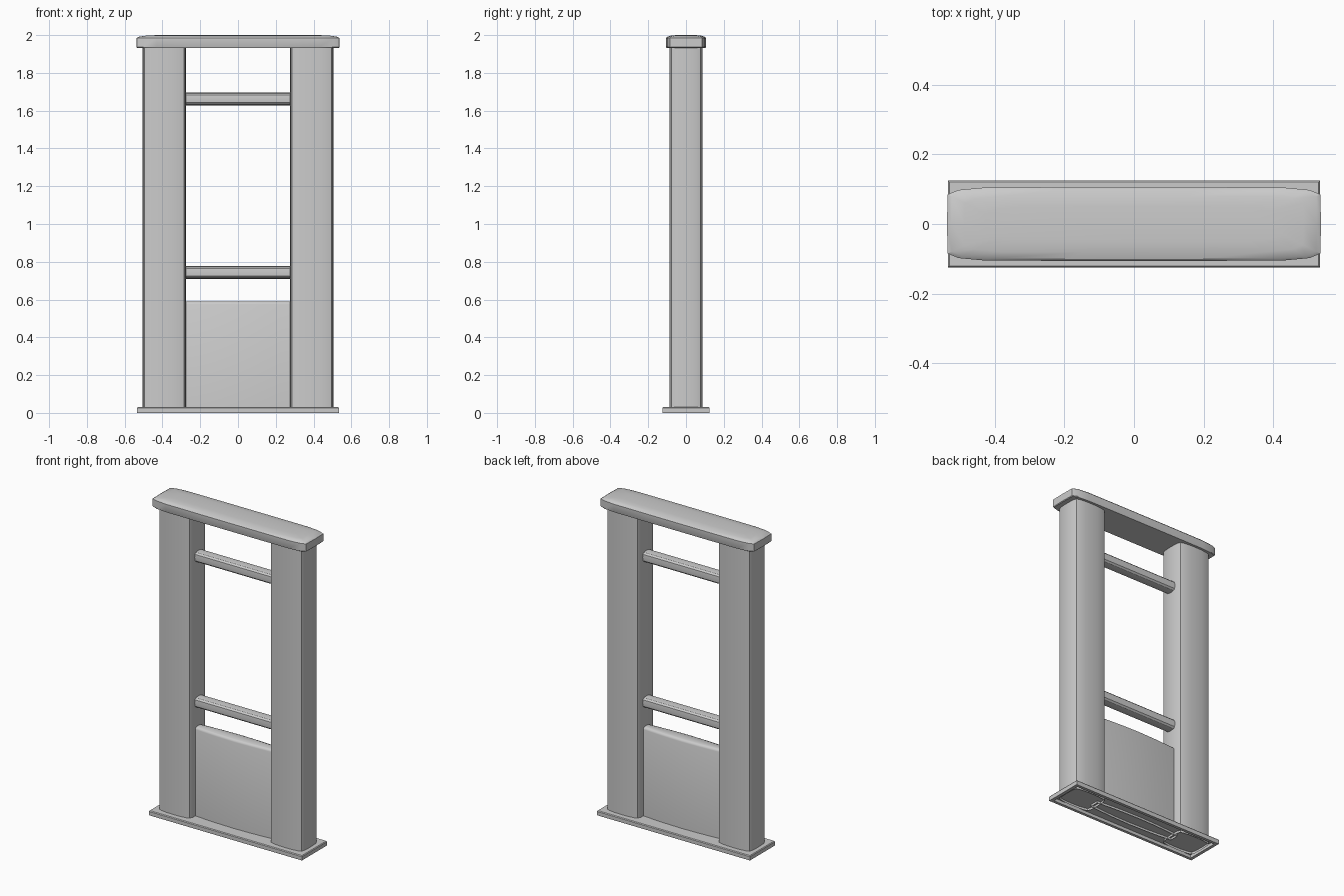
import bpy, bmesh
from math import radians
from mathutils import Vector

if "Cube" in bpy.data.objects:
    bpy.data.objects.remove(bpy.data.objects["Cube"])


def ring(quarter):
    """Mirror quarter-outline points (from +x round to +y) into a closed loop."""
    q = list(quarter)
    half = q + [(-x, y) for x, y in reversed(q) if x > 0]
    return half + [(x, -y) for x, y in reversed(half) if y > 0]


def loft(name, rings, place, cap_start=True, cap_end=True, angle=25):
    """Skin a list of (outline, height); place maps (u, v, height) to xyz."""
    bm = bmesh.new()
    loops = [[bm.verts.new(place(u, v, h)) for u, v in pts] for pts, h in rings]
    for a, b in zip(loops, loops[1:]):
        for i in range(len(a)):
            j = (i + 1) % len(a)
            bm.faces.new((a[i], a[j], b[j], b[i]))
    if cap_start:
        bm.faces.new(loops[0][::-1])
    if cap_end:
        bm.faces.new(loops[-1])
    mesh = bpy.data.meshes.new(name)
    bm.to_mesh(mesh)
    bm.free()
    ob = bpy.data.objects.new(name, mesh)
    bpy.context.collection.objects.link(ob)
    bpy.ops.object.select_all(action='DESELECT')
    ob.select_set(True)
    bpy.context.view_layer.objects.active = ob
    bpy.ops.object.shade_smooth_by_angle(angle=radians(angle))
    return ob


def upright(cx=0):
    return lambda u, v, h: Vector((cx + u, v, h))


def rect(hx, hy):
    return ring([(hx, hy)])


# Base plate: shallow tray, hollow underneath
loft("base_plate", [
    (rect(0.513, 0.105), 0.02), (rect(0.513, 0.105), 0.0),
    (rect(0.533, 0.123), 0.0), (rect(0.535, 0.125), 0.003),
    (rect(0.535, 0.125), 0.025), (rect(0.531, 0.121), 0.03)], upright())

# Pillars: bulged hollow columns, open where they enter the base
pillar = ring([(0.115, 0), (0.113, 0.055), (0.105, 0.076),
               (0.085, 0.082), (0.045, 0.087), (0, 0.088)])
for side, cx in (("left", -0.39), ("right", 0.39)):
    loft(side + "_pillar", [(pillar, 0.006), (pillar, 1.945)],
         upright(cx), cap_start=False)


# Lower panel: bowed front and back, eased top edge
def panel(inset):
    return ring([(0.30, 0.028 - inset), (0.22, 0.035 - inset),
                 (0.12, 0.041 - inset), (0, 0.044 - inset)])


loft("lower_panel", [(panel(0), 0.006), (panel(0), 0.575),
                     (panel(0.004), 0.585), (panel(0.014), 0.59)],
     upright(), cap_start=False, angle=50)

# Cross rails: bulged bars running between the pillars
rail = ring([(0.037, 0), (0.035, 0.02), (0.026, 0.029), (0, 0.034)])
for name, z in (("lower_rail", 0.744), ("upper_rail", 1.662)):
    loft(name, [(rail, -0.29), (rail, 0.29)],
         lambda u, v, h, z=z: Vector((h, u, z + v)))


# Top cap: bowed slab with a shallow crowned top
def cap(inset):
    pts = [(0.538, 0), (0.536, 0.085), (0.505, 0.098),
           (0.43, 0.105), (0.2, 0.106), (0, 0.106)]
    return ring([(max(x - inset * 2, 0) if x else 0,
                  max(y - inset, 0) if y else 0) for x, y in pts])


loft("top_cap", [(cap(0.002), 1.933), (cap(0), 1.937), (cap(0), 1.984),
                 (cap(0.006), 1.991), (cap(0.025), 1.997), (cap(0.055), 2.0)],
     upright(), angle=30)
